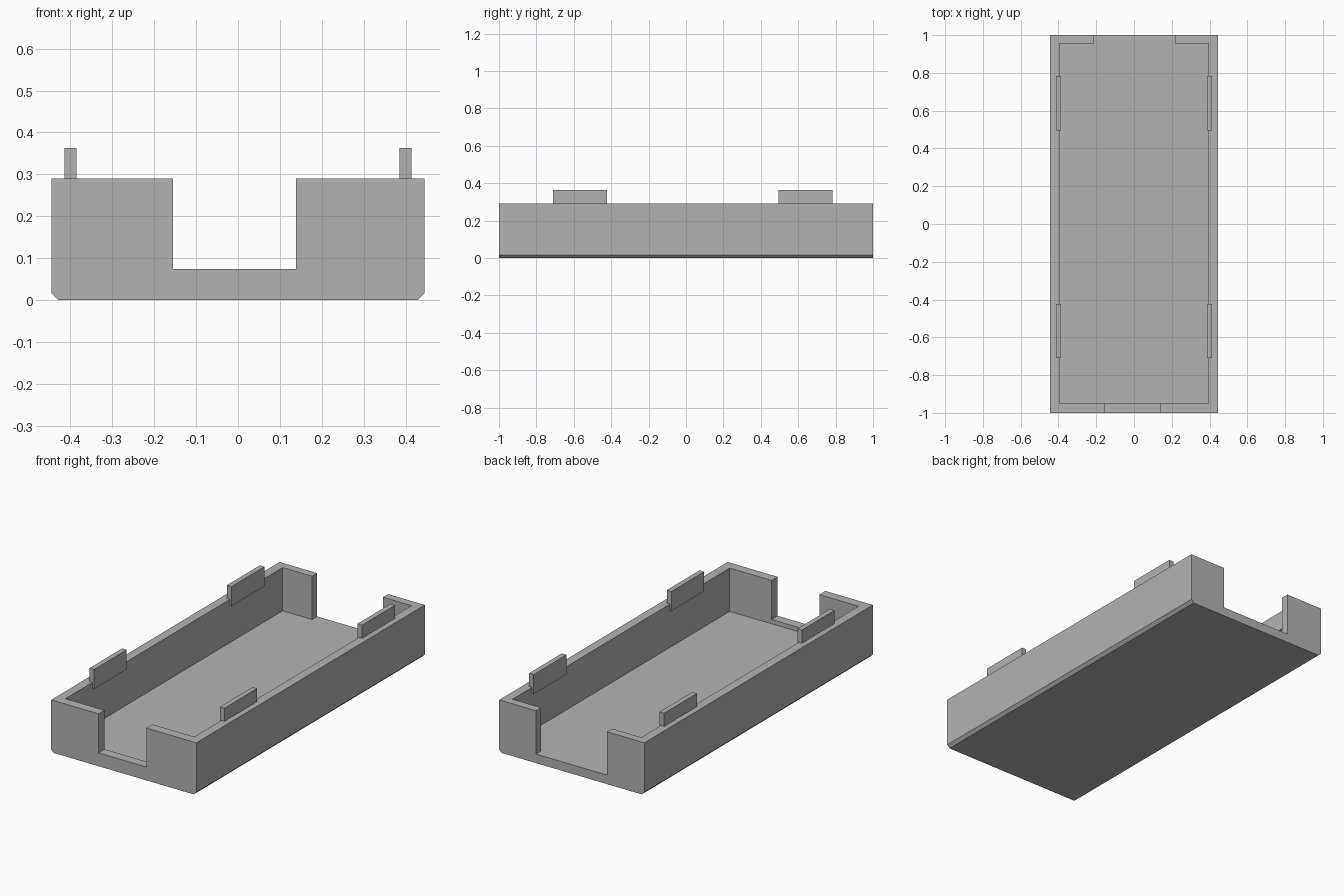
import bpy
import bmesh

cube = bpy.data.objects.get("Cube")
if cube:
    bpy.data.objects.remove(cube, do_unlink=True)

grey = bpy.data.materials.new("plain grey")
grey.use_nodes = True
colour = (0.45, 0.45, 0.45, 1)
grey.diffuse_color = colour
grey.node_tree.nodes["Principled BSDF"].inputs["Base Color"].default_value = colour

HALF_W, HEIGHT, FLOOR, SILL = 0.445, 0.29, 0.05, 0.074
INNER_X, INNER_FRONT, INNER_BACK = 0.395, -0.947, 0.955
BEVEL = 0.016


def prism(name, section, y0, y1):
    """Extrude an x-z section along y."""
    bm = bmesh.new()
    face = bm.faces.new([bm.verts.new((x, y0, z)) for x, z in section])
    out = bmesh.ops.extrude_face_region(bm, geom=[face])
    moved = [v for v in out["geom"] if isinstance(v, bmesh.types.BMVert)]
    bmesh.ops.translate(bm, verts=moved, vec=(0, y1 - y0, 0))
    bmesh.ops.recalc_face_normals(bm, faces=bm.faces)
    mesh = bpy.data.meshes.new(name)
    bm.to_mesh(mesh)
    bm.free()
    mesh.materials.append(grey)
    obj = bpy.data.objects.new(name, mesh)
    bpy.context.collection.objects.link(obj)
    return obj


def box(name, x0, x1, y0, y1, z0, z1):
    return prism(name, [(x0, z0), (x1, z0), (x1, z1), (x0, z1)], y0, y1)


def cut(target, cutter):
    cutter.hide_render = True
    mod = target.modifiers.new("cut", "BOOLEAN")
    mod.operation = "DIFFERENCE"
    mod.solver = "EXACT"
    mod.object = cutter
    bpy.context.view_layer.objects.active = target
    bpy.ops.object.modifier_apply(modifier=mod.name)
    bpy.data.objects.remove(cutter, do_unlink=True)


# Tray body with bevelled lower long edges
half = [(HALF_W - BEVEL, 0), (HALF_W, BEVEL), (HALF_W, HEIGHT)]
tray = prism("tray", half + [(-x, z) for x, z in reversed(half)], -1, 1)

# Cavity, then the front and back openings in the end walls
top = HEIGHT + 0.1
cut(tray, box("cavity_cutter", -INNER_X, INNER_X, INNER_FRONT, INNER_BACK, FLOOR, top))
cut(tray, box("front_cutter", -0.155, 0.138, -1.1, INNER_FRONT + 0.1, SILL, top))
cut(tray, box("back_cutter", -0.215, 0.22, INNER_BACK - 0.1, 1.1, FLOOR, top))

# Clip tabs standing on the long walls, lapping slightly inside
for side, sign in (("left", 1), ("right", -1)):
    for end, y0, y1 in (("front", -0.71, -0.423), ("back", 0.495, 0.783)):
        xs = sorted((sign * 0.386, sign * 0.414))
        box(f"{end}_{side}_tab", *xs, y0, y1, 0.255, 0.363)
